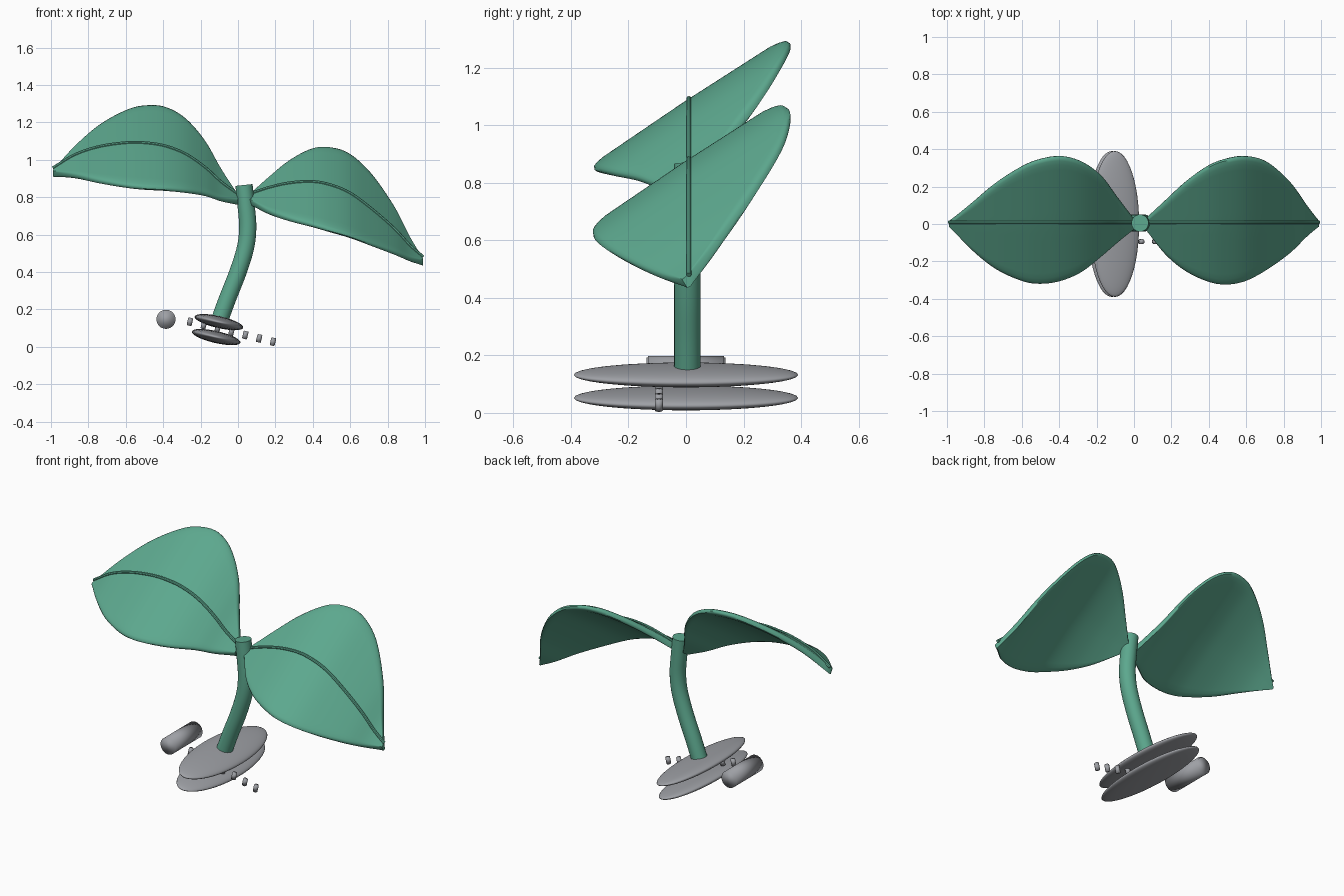
import bpy, bmesh, math
from mathutils import Vector, Matrix

if "Cube" in bpy.data.objects:
    bpy.data.objects.remove(bpy.data.objects["Cube"])

TILT = math.radians(13)


def material(name, rgb):
    m = bpy.data.materials.new(name)
    m.diffuse_color = (*rgb, 1)
    m.use_nodes = True
    m.node_tree.nodes["Principled BSDF"].inputs["Base Color"].default_value = m.diffuse_color
    return m


GREEN = material("leaf green", (0.108, 0.39, 0.27))
GREY = material("stone grey", (0.34, 0.35, 0.375))


def finish(name, bm, mat, angle=None):
    bmesh.ops.recalc_face_normals(bm, faces=bm.faces)
    me = bpy.data.meshes.new(name)
    bm.to_mesh(me)
    bm.free()
    me.materials.append(mat)
    ob = bpy.data.objects.new(name, me)
    bpy.context.collection.objects.link(ob)
    for p in me.polygons:
        p.use_smooth = True
    if angle:
        bpy.ops.object.select_all(action='DESELECT')
        ob.select_set(True)
        bpy.context.view_layer.objects.active = ob
        bpy.ops.object.shade_smooth_by_angle(angle=math.radians(angle))
    return ob


def smooth(rows, steps):
    """Catmull-Rom resampling of rows of numbers."""
    rows = [Vector(r) for r in rows]
    ext = [2 * rows[0] - rows[1]] + rows + [2 * rows[-1] - rows[-2]]
    out = []
    for i in range(1, len(ext) - 2):
        a, b, c, d = ext[i - 1:i + 3]
        for k in range(steps):
            t = k / steps
            out.append(0.5 * (2 * b + (c - a) * t + (2 * a - 5 * b + 4 * c - d) * t * t
                              + (3 * b - a - 3 * c + d) * t ** 3))
    return out + [rows[-1]]


def loft(rings):
    bm = bmesh.new()
    vs = [[bm.verts.new(p) for p in r] for r in rings]
    n = len(vs[0])
    for a, b in zip(vs, vs[1:]):
        for i in range(n):
            j = (i + 1) % n
            bm.faces.new((a[i], a[j], b[j], b[i]))
    bm.faces.new(vs[0])
    bm.faces.new(vs[-1][::-1])
    return bm


def tube(name, path, r, mat, sides):
    rings = []
    for i, p in enumerate(path):
        t = (path[min(i + 1, len(path) - 1)] - path[max(i - 1, 0)]).normalized()
        side = Vector((0, 1, 0))
        up = t.cross(side).normalized()
        rings.append([p + r * (math.cos(a) * side + math.sin(a) * up)
                      for a in (2 * math.pi * k / sides for k in range(sides))])
    return finish(name, loft(rings), mat, 40)


def leaf(name, rows):
    """Rows: x, height of midrib top, back edge y, front edge y."""
    half, normal = 0.018, Vector((0, -0.54, 0.84))
    fine = smooth(rows, 6)
    rings = []
    for x, z, yb, yf in fine:
        ring = []
        for k in range(40):
            a = 2 * math.pi * k / 40
            s = math.cos(a)
            mid, wid = (yb + yf) / 2, (yb - yf) / 2
            y = mid + max(wid - 0.008, 0.006) * s
            slope = 0.64 if y > 0 else 0.68
            edge = min(1, abs(math.sin(a)) * 2.2)
            h = half * math.copysign(math.sqrt(edge), math.sin(a)) if abs(math.sin(a)) > 1e-6 else 0
            ring.append(Vector((x, y, z - 0.038 + slope * y)) + normal * h)
        rings.append(ring)
    finish(name, loft(rings), GREEN, 50)
    tube(name + "_midrib", [Vector((r[0], 0.01, r[1] - 0.01)) for r in fine], 0.009, GREEN, 8)


# leaves with raised midribs
leaf("left_leaf", [
    (-0.99, 0.965, 0.015, -0.012), (-0.87, 1.037, 0.115, -0.14), (-0.74, 1.08, 0.225, -0.245),
    (-0.60, 1.10, 0.315, -0.31), (-0.50, 1.10, 0.355, -0.326), (-0.39, 1.083, 0.37, -0.31),
    (-0.28, 1.04, 0.34, -0.262), (-0.176, 0.968, 0.265, -0.18), (-0.09, 0.89, 0.15, -0.105),
    (0.0, 0.825, 0.03, -0.03)])
leaf("right_leaf", [
    (0.065, 0.828, 0.035, -0.035), (0.166, 0.861, 0.13, -0.165), (0.273, 0.885, 0.23, -0.255),
    (0.39, 0.893, 0.315, -0.312), (0.487, 0.877, 0.355, -0.33), (0.594, 0.834, 0.37, -0.312),
    (0.711, 0.749, 0.338, -0.25), (0.834, 0.642, 0.23, -0.16), (0.92, 0.55, 0.11, -0.075),
    (0.99, 0.49, 0.015, -0.012)])

# curved stem
stem = [(-0.103, 0.005, 0.13), (-0.055, 0.005, 0.26), (0.0, 0.005, 0.4), (0.04, 0.005, 0.53),
        (0.052, 0.005, 0.64), (0.043, 0.005, 0.76), (0.032, 0.005, 0.865)]
tube("stem", smooth(stem, 6), 0.046, GREEN, 32)

# two tilted oval discs
for name, x, z in (("upper_disc", -0.102, 0.132), ("lower_disc", -0.117, 0.052)):
    bm = bmesh.new()
    bmesh.ops.create_uvsphere(bm, u_segments=48, v_segments=24, radius=1)
    bm.transform(Matrix.Translation((x, 0, z)) @ Matrix.Rotation(TILT, 4, 'Y')
                 @ Matrix.Diagonal((0.133, 0.39, 0.032, 1)))
    finish(name, bm, GREY)


def rod(name, r, length, matrix, bevel):
    bm = bmesh.new()
    bmesh.ops.create_cone(bm, cap_ends=True, segments=32, radius1=r, radius2=r, depth=length)
    rim = [e for e in bm.edges if abs(e.verts[0].co.z - e.verts[1].co.z) < 1e-5]
    bmesh.ops.bevel(bm, geom=rim, offset=bevel, segments=2, affect='EDGES')
    bm.transform(matrix)
    finish(name, bm, GREY)


# side roller lying front to back
rod("roller", 0.051, 0.275, Matrix.Translation((-0.385, 0, 0.147))
    @ Matrix.Rotation(math.pi / 2, 4, 'X'), 0.006)

# row of small pegs along the tilt
for i in range(7):
    rod(f"peg_{i + 1}", 0.0135, 0.043,
        Matrix.Translation((-0.257 + 0.074 * i, -0.094, 0.134 - 0.0178 * i))
        @ Matrix.Rotation(TILT, 4, 'Y'), 0.002)
